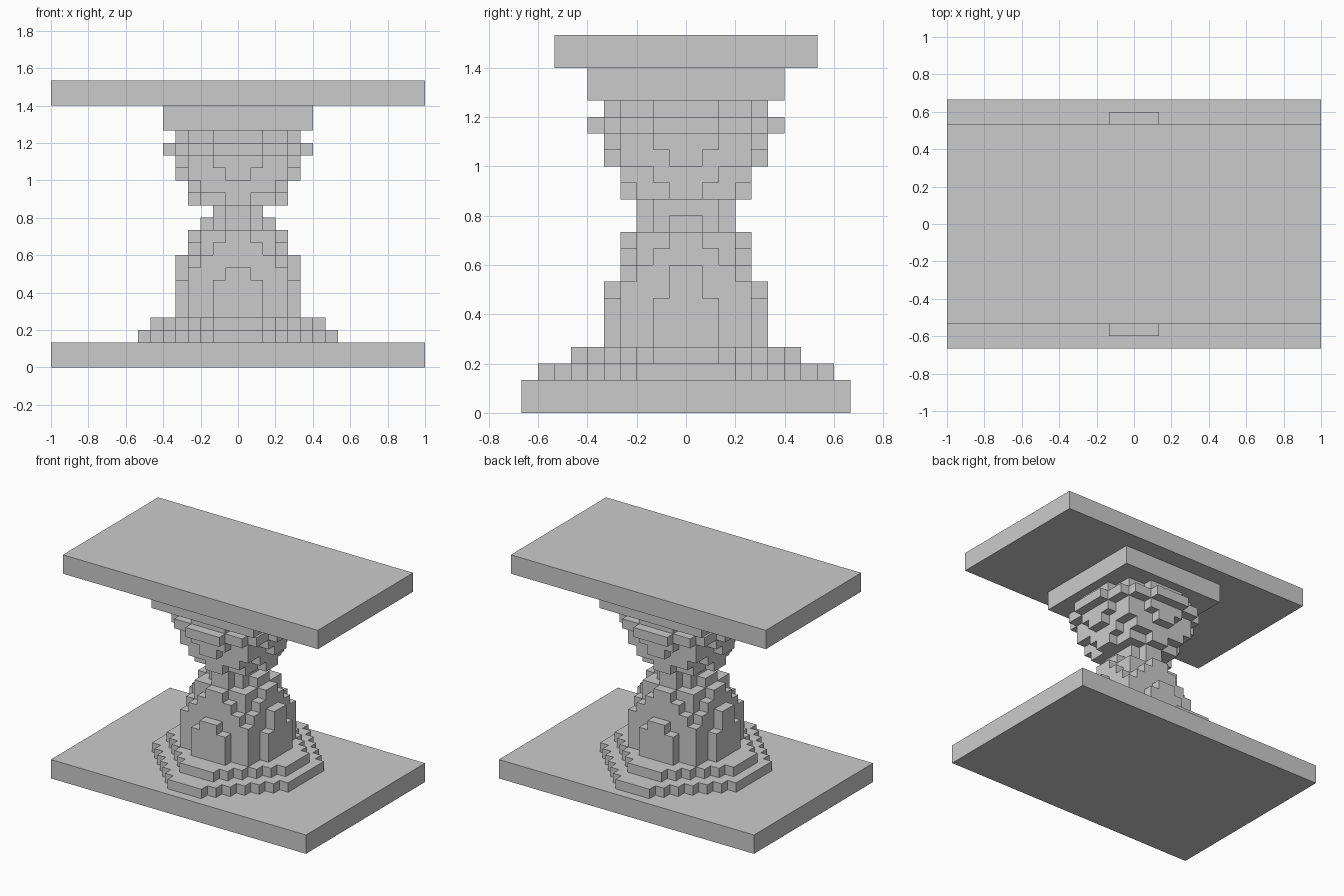
import bpy
import bmesh

U = 1 / 15  # size of one block

cube = bpy.data.objects.get("Cube")
if cube:
    bpy.data.objects.remove(cube, do_unlink=True)

stone = bpy.data.materials.new("stone_grey")
stone.use_nodes = True
grey = (0.6, 0.6, 0.6, 1)
stone.diffuse_color = grey
stone.node_tree.nodes["Principled BSDF"].inputs["Base Color"].default_value = grey


def stepped_outline(rows):
    """Closed staircase outline from the half width of each row, mirrored both ways."""
    quarter = []
    for j, half in enumerate(rows):
        if j and rows[j - 1] == half:
            quarter[-1] = (half, j + 1)
        else:
            quarter += [(half, j), (half, j + 1)]
    quarter = quarter[1:]  # the first point lies on the mirror line
    left = [(-x, y) for x, y in reversed(quarter)]
    upper = quarter + left
    return upper + [(-x, -y) for x, y in upper]


def add_prism(bm, outline, z0, z1):
    low = [bm.verts.new((x * U, y * U, z0 * U)) for x, y in outline]
    high = [bm.verts.new((x * U, y * U, z1 * U)) for x, y in outline]
    bm.faces.new(low[::-1])
    bm.faces.new(high)
    n = len(outline)
    for i in range(n):
        k = (i + 1) % n
        bm.faces.new((low[i], low[k], high[k], high[i]))


def make_part(name, z, layers):
    """Stack layers of (height, row half widths) upward from z."""
    bm = bmesh.new()
    for height, rows in layers:
        add_prism(bm, stepped_outline(rows), z, z + height)
        z += height
    mesh = bpy.data.meshes.new(name)
    bm.to_mesh(mesh)
    bm.free()
    mesh.materials.append(stone)
    obj = bpy.data.objects.new(name, mesh)
    bpy.context.collection.objects.link(obj)


def box(half_x, half_y):
    return [half_x] * half_y


def chamfered(half_x, half_y, flat):
    """Rows with corners cut in single-block diagonal steps."""
    return [min(half_x, half_y + flat - 1 - j) for j in range(half_y)]


ROUND = [5, 5, 4, 4, 2]
ROUND_SMALL = [5, 4, 4, 4, 1]

# Foot slab and the two stepped rings on it
make_part("foot_slab", 0, [(2, box(15, 10))])
make_part("foot_rings", 2, [(1, chamfered(8, 9, 2)), (1, chamfered(7, 7, 2))])

# Rounded lower half of the pedestal, narrowing to the waist
make_part("lower_dome", 4, [
    (3, ROUND),
    (1, ROUND_SMALL),
    (1, [5, 4, 4, 3]),
    (1, [4, 4, 3, 2]),
    (1, [4, 3, 3, 1]),
])
make_part("waist", 11, [(1, [3, 2, 1]), (1, [2, 2, 1])])

# Upper bowl with a raised band
make_part("upper_bowl", 13, [
    (1, [4, 3, 3, 1]),
    (1, [4, 4, 3, 3]),
    (1, ROUND_SMALL),
    (1, ROUND),
])
make_part("bowl_band", 17, [(1, [6, 6, 5, 5, 4, 2])])
make_part("bowl_neck", 18, [(1, ROUND)])

# Square capital and the table top
make_part("capital", 19, [(2, box(6, 6))])
make_part("table_top", 21, [(2, box(15, 8))])
